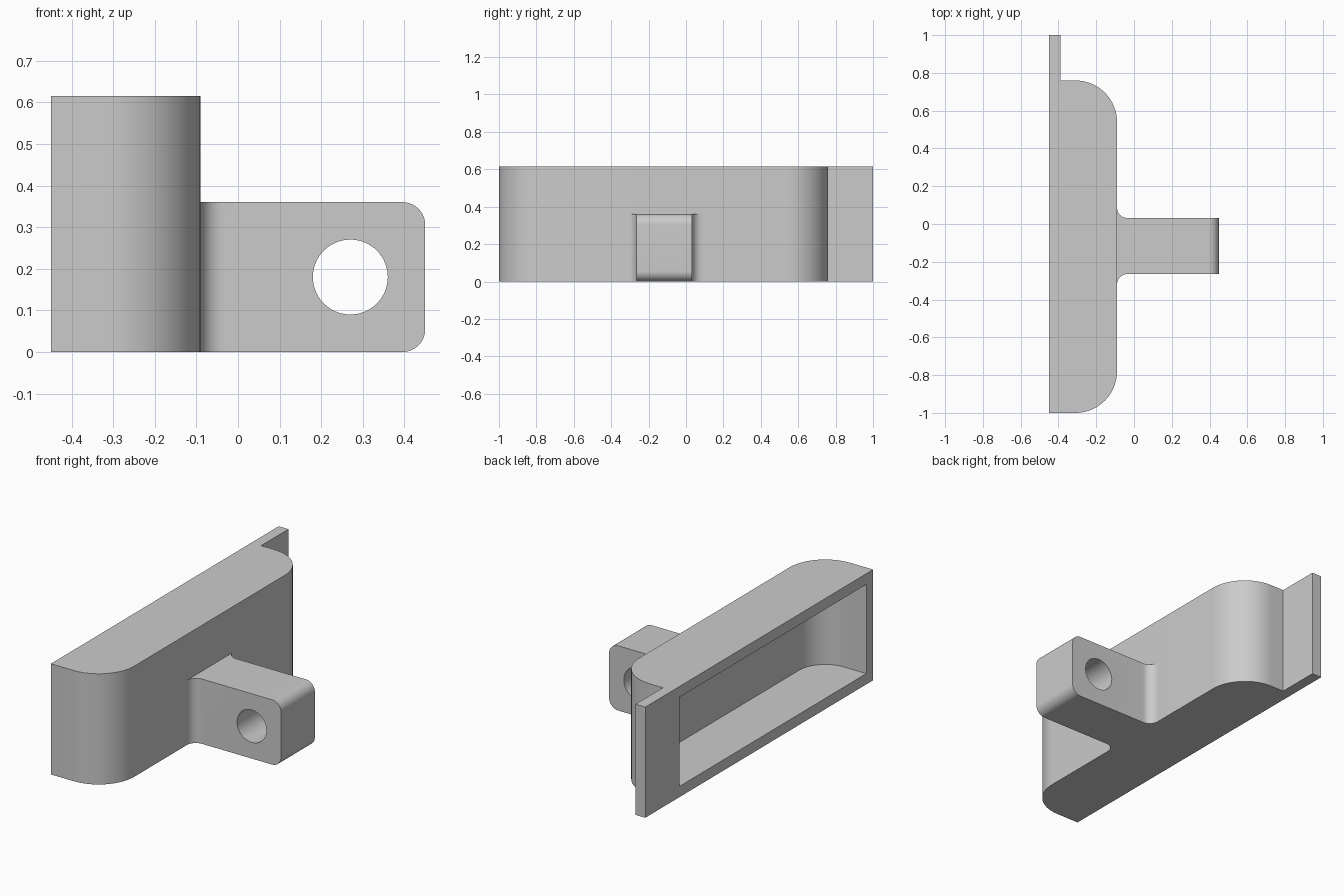
import bpy
import bmesh
from math import sin, cos, radians
from mathutils import Vector

if "Cube" in bpy.data.objects:
    bpy.data.objects.remove(bpy.data.objects["Cube"], do_unlink=True)

grey = bpy.data.materials.new("plain_grey")
grey.use_nodes = True
grey.diffuse_color = (0.6, 0.6, 0.6, 1)
grey.node_tree.nodes["Principled BSDF"].inputs["Base Color"].default_value = (0.6, 0.6, 0.6, 1)


def arc(cx, cy, r, start, end, steps=16):
    """Points along a circular arc, angles in degrees."""
    angles = [radians(start + (end - start) * i / steps) for i in range(steps + 1)]
    return [(cx + r * cos(a), cy + r * sin(a)) for a in angles]


def prism(name, profile, low, high, axis="z"):
    """Extrude a closed profile along z (profile in xy) or y (profile in xz)."""
    place = (lambda u, v, w: (u, v, w)) if axis == "z" else (lambda u, v, w: (u, w, v))
    bm = bmesh.new()
    face = bm.faces.new([bm.verts.new(place(u, v, low)) for u, v in profile])
    grown = bmesh.ops.extrude_face_region(bm, geom=[face])
    top = [g for g in grown["geom"] if isinstance(g, bmesh.types.BMVert)]
    bmesh.ops.translate(bm, verts=top, vec=Vector(place(0, 0, high - low)))
    bmesh.ops.recalc_face_normals(bm, faces=bm.faces)
    mesh = bpy.data.meshes.new(name)
    bm.to_mesh(mesh)
    bm.free()
    mesh.materials.append(grey)
    obj = bpy.data.objects.new(name, mesh)
    bpy.context.collection.objects.link(obj)
    return obj


def activate(obj):
    bpy.ops.object.select_all(action="DESELECT")
    obj.select_set(True)
    bpy.context.view_layer.objects.active = obj


def combine(obj, cutter, operation):
    """Apply a boolean and discard the cutter."""
    mod = obj.modifiers.new("cut", "BOOLEAN")
    mod.operation, mod.object, mod.solver = operation, cutter, "EXACT"
    activate(obj)
    bpy.ops.object.modifier_apply(modifier=mod.name)
    bpy.data.objects.remove(cutter, do_unlink=True)


BACK, FRONT, HEIGHT, WALL = -0.45, -0.09, 0.615, 0.06
NEAR, FAR, ROUND = -1.0, 0.76, 0.22


def rounded_side(inset):
    """Plan outline of the two rounded corners, inset by a wall thickness."""
    cx, r = FRONT - ROUND, ROUND - inset
    return arc(cx, NEAR + ROUND, r, -90, 0) + arc(cx, FAR - ROUND, r, 0, 90)


# Hollow housing with a thin end flange
lip = BACK + WALL
housing = prism("housing", [(BACK, NEAR)] + rounded_side(0)
                + [(lip, FAR), (lip, 1), (BACK, 1)], 0, HEIGHT)
open_x = BACK - 0.1
cavity = prism("cavity_cutter", [(open_x, NEAR + WALL)] + rounded_side(WALL)
               + [(open_x, FAR - WALL)], WALL, HEIGHT - WALL)
combine(housing, cavity, "DIFFERENCE")

# Mounting lug, flared where it meets the housing
TIP, LUG_NEAR, LUG_FAR, LUG_TOP, FILLET = 0.45, -0.265, 0.032, 0.36, 0.055
fx = FRONT + FILLET
lug = prism("mounting_lug",
            arc(fx, LUG_NEAR - FILLET, FILLET, 180, 90, 10)
            + [(TIP, LUG_NEAR), (TIP, LUG_FAR)]
            + arc(fx, LUG_FAR + FILLET, FILLET, 270, 180, 10), 0, LUG_TOP)

# Round the lug tip and drill the cross hole
tip = prism("tip_cutter",
            [(FRONT - 0.1, 0)] + arc(TIP - FILLET, FILLET, FILLET, -90, 0, 12)
            + arc(TIP - FILLET, LUG_TOP - FILLET, FILLET, 0, 90, 12)
            + [(FRONT - 0.1, LUG_TOP)], -0.6, 0.4, "y")
combine(lug, tip, "INTERSECT")
hole = prism("hole_cutter", arc(0.27, 0.18, 0.09, 0, 360, 64)[:-1], -0.6, 0.4, "y")
combine(lug, hole, "DIFFERENCE")

for part in (housing, lug):
    activate(part)
    bpy.ops.object.shade_smooth_by_angle(angle=radians(30))
